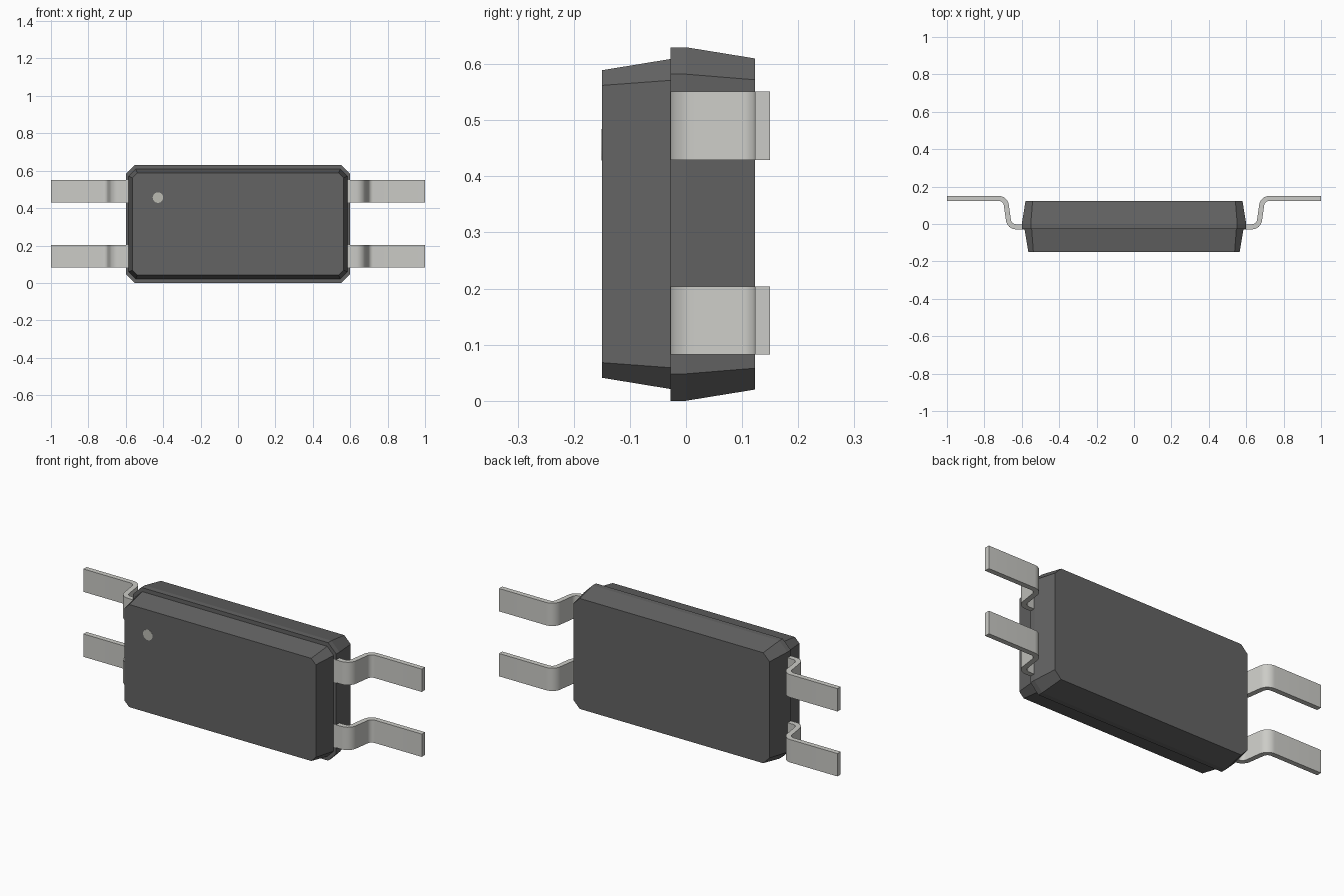
import bpy, bmesh, math
from mathutils import Vector

if "Cube" in bpy.data.objects:
    bpy.data.objects.remove(bpy.data.objects["Cube"])

ZC = 0.315  # mid height of the package


def material(name, rgb):
    m = bpy.data.materials.new(name)
    m.diffuse_color = (*rgb, 1)
    m.use_nodes = True
    m.node_tree.nodes["Principled BSDF"].inputs["Base Color"].default_value = m.diffuse_color
    return m


def finish(bm, name, mat):
    bmesh.ops.recalc_face_normals(bm, faces=bm.faces[:])
    me = bpy.data.meshes.new(name)
    bm.to_mesh(me)
    bm.free()
    ob = bpy.data.objects.new(name, me)
    bpy.context.collection.objects.link(ob)
    me.materials.append(mat)
    return ob


def loft(bm, rings):
    n = len(rings[0])
    loops = [[bm.verts.new(p) for p in r] for r in rings]
    for a, b in zip(loops, loops[1:]):
        for i in range(n):
            j = (i + 1) % n
            bm.faces.new((a[i], a[j], b[j], b[i]))
    bm.faces.new(loops[0])
    bm.faces.new(loops[-1])


def octagon(y, hx, hz, c):
    """Rectangle with chamfered corners at depth y."""
    quarter = [(hx, hz - c), (hx - c, hz)]
    pts = quarter + [(-x, z) for x, z in quarter[::-1]]
    pts += [(-x, -z) for x, z in pts]
    return [(x, y, ZC + z) for x, z in pts]


def body_part(name, sections):
    bm = bmesh.new()
    loft(bm, [octagon(*s) for s in sections])
    return finish(bm, name, dark)


def lead_profile(t=0.027, r=0.04, steps=8):
    """Gull-wing outline in x, y from a filleted centre line."""
    low, high = -0.0149, 0.1365
    p = [Vector(q) for q in ((0.57, low), (0.666, low), (0.688, high), (1.0, high))]
    ang = math.atan2(p[2].y - p[1].y, p[2].x - p[1].x)
    tan_len = r * math.tan(ang / 2)
    line = [(p[0], 0.0)]
    # bend away from the body, turning towards +y
    c = Vector((p[1].x - tan_len, low + r))
    for i in range(steps + 1):
        a = ang * i / steps
        line.append((c + r * Vector((math.sin(a), -math.cos(a))), a))
    # bend back out to the foot
    c = Vector((p[2].x + tan_len, high - r))
    for i in range(steps + 1):
        a = ang * (1 - i / steps)
        line.append((c + r * Vector((-math.sin(a), math.cos(a))), a))
    line.append((p[3], 0.0))
    side = lambda s: [q + s * t / 2 * Vector((-math.sin(a), math.cos(a))) for q, a in line]
    return side(1), side(-1)


def lead(name, sx, zc, w=0.122):
    bm = bmesh.new()
    upper, lower = lead_profile()
    rings = [[(sx * q.x, q.y, zc + h) for q, h in
              ((u, -w / 2), (u, w / 2), (v, w / 2), (v, -w / 2))]
             for u, v in zip(upper, lower)]
    loft(bm, rings)
    ob = finish(bm, name, metal)
    bpy.ops.object.select_all(action='DESELECT')
    ob.select_set(True)
    bpy.context.view_layer.objects.active = ob
    bpy.ops.object.shade_smooth_by_angle(angle=math.radians(30))


dark = material("dark_plastic", (0.127, 0.127, 0.127))
metal = material("lead_metal", (0.6, 0.6, 0.57))
mark = material("dot_paint", (0.5, 0.5, 0.45))

# moulded housing halves
body_part("back_housing", [(-0.028, 0.6, 0.315, 0.048), (0, 0.6, 0.315, 0.048),
                           (0.123, 0.58, 0.295, 0.038)])
body_part("front_housing", [(-0.15, 0.565, 0.274, 0.027), (-0.028, 0.585, 0.294, 0.038)])

# four bent leads
for sname, sx in (("left", -1), ("right", 1)):
    for hname, z in (("lower", 0.143), ("upper", 0.49)):
        lead(f"{sname}_{hname}_lead", sx, z)

# pin one marker dot, nearly flush with the front face
bm = bmesh.new()
circle = [(0.028 * math.cos(a), 0.028 * math.sin(a))
          for a in (2 * math.pi * i / 32 for i in range(32))]
loft(bm, [[(-0.428 + x, y, 0.456 + z) for x, z in circle] for y in (-0.1505, -0.145)])
finish(bm, "marker_dot", mark)
